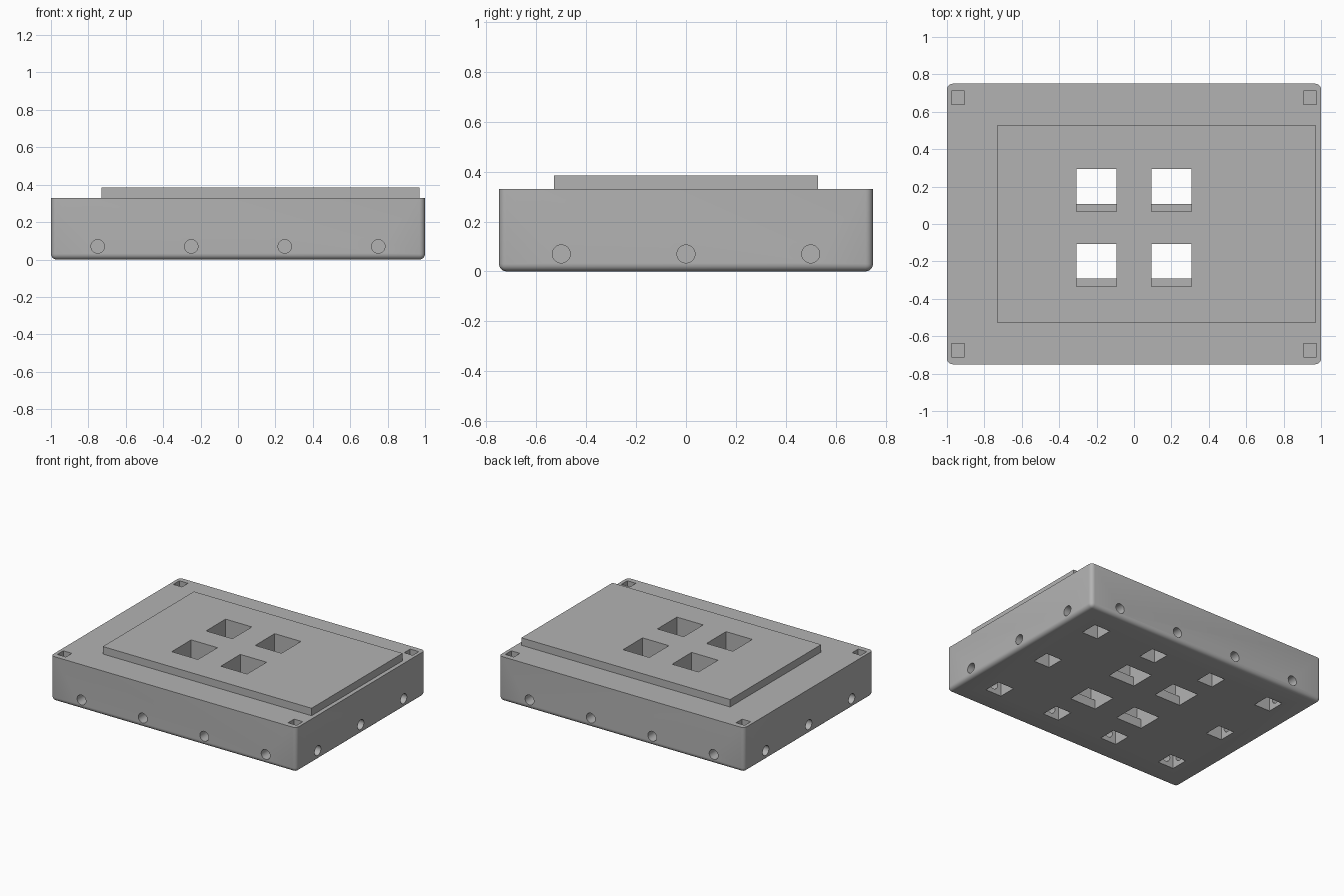
import bpy
import bmesh
import math
from mathutils import Matrix, Vector

default = bpy.data.objects.get("Cube")
if default:
    bpy.data.objects.remove(default, do_unlink=True)

grey = bpy.data.materials.new("plain grey")
grey.use_nodes = True
COLOUR = (0.45, 0.45, 0.45, 1)
grey.diffuse_color = COLOUR
grey.node_tree.nodes["Principled BSDF"].inputs["Base Color"].default_value = COLOUR


def finish(name, bm):
    mesh = bpy.data.meshes.new(name)
    bm.to_mesh(mesh)
    bm.free()
    mesh.materials.append(grey)
    obj = bpy.data.objects.new(name, mesh)
    bpy.context.collection.objects.link(obj)
    return obj


def box(name, low, high, rounding=0):
    """Box between two corners; rounding softens every edge except the top rim."""
    low, high = Vector(low), Vector(high)
    bm = bmesh.new()
    bmesh.ops.create_cube(bm, size=1, matrix=Matrix.Translation((low + high) / 2)
                          @ Matrix.Diagonal((*(high - low), 1)))
    if rounding:
        edges = [e for e in bm.edges if any(v.co.z < high.z - 0.01 for v in e.verts)]
        bmesh.ops.bevel(bm, geom=edges, offset=rounding, segments=5,
                        profile=0.5, affect='EDGES')
    return finish(name, bm)


def rod(name, start, end, radius):
    """Cylinder between two points."""
    start, end = Vector(start), Vector(end)
    axis = end - start
    bm = bmesh.new()
    bmesh.ops.create_cone(
        bm, cap_ends=True, segments=32, radius1=radius, radius2=radius, depth=axis.length,
        matrix=Matrix.Translation((start + end) / 2)
        @ axis.to_track_quat('Z', 'Y').to_matrix().to_4x4())
    return finish(name, bm)


def cut(target, cutter):
    """Subtract the cutter from the target, then discard it."""
    cutter.hide_render = True
    mod = target.modifiers.new("cut", 'BOOLEAN')
    mod.operation = 'DIFFERENCE'
    mod.solver = 'EXACT'
    mod.object = cutter
    bpy.context.view_layer.objects.active = target
    bpy.ops.object.modifier_apply(modifier=mod.name)
    bpy.data.objects.remove(cutter, do_unlink=True)


W, D, TOP, PLATE_TOP = 1.0, 0.75, 0.33, 0.385
base = box("base_block", (-W, -D, 0), (W, D, TOP), rounding=0.03)
plate = box("raised_plate", (-0.73, -0.53, TOP), (0.97, 0.53, PLATE_TOP))

# Four square openings, each with a ledge low on its front wall
LEDGE = 0.067
for cx in (-0.2, 0.2):
    for cy in (-0.2, 0.2):
        x0, x1 = cx - 0.107, cx + 0.107
        front, lip, back = cy - 0.133, cy - 0.092, cy + 0.094
        cut(plate, box("opening", (x0, front, 0.2), (x1, back, 0.5)))
        cut(base, box("opening", (x0, front, LEDGE), (x1, back, 0.5)))
        cut(base, box("opening", (x0, lip, -0.1), (x1, back, 0.2)))

# Small square sockets in the top corners
for cx in (-0.94, 0.94):
    for cy in (-0.675, 0.675):
        cut(base, box("socket", (cx - 0.035, cy - 0.035, TOP - 0.067),
                      (cx + 0.035, cy + 0.035, 0.5)))

# Square pockets around the underside
HALF, HOLE_Z, HOLE_R = 0.065, 0.07, 0.036
COLUMNS, ROWS = (-0.75, -0.25, 0.25, 0.75), (-0.5, 0, 0.5)
for px in COLUMNS:
    for py in ROWS:
        if abs(px) > 0.5 or py:
            cut(base, box("pocket", (px - HALF, py - HALF, -0.1),
                          (px + HALF, py + HALF, 0.133)))

# Round holes from the sides into the pockets
for side in (-1, 1):
    for px in COLUMNS:
        cut(base, rod("side_hole", (px, side * 0.5, HOLE_Z), (px, side * 0.9, HOLE_Z), HOLE_R))
    for py in ROWS:
        cut(base, rod("side_hole", (side * 0.75, py, HOLE_Z), (side * 1.1, py, HOLE_Z), HOLE_R))

# Smooth the rounded edges and holes, keep the rest crisp
bpy.ops.object.select_all(action='DESELECT')
for obj in (base, plate):
    obj.select_set(True)
bpy.context.view_layer.objects.active = base
bpy.ops.object.shade_smooth_by_angle(angle=math.radians(30))
